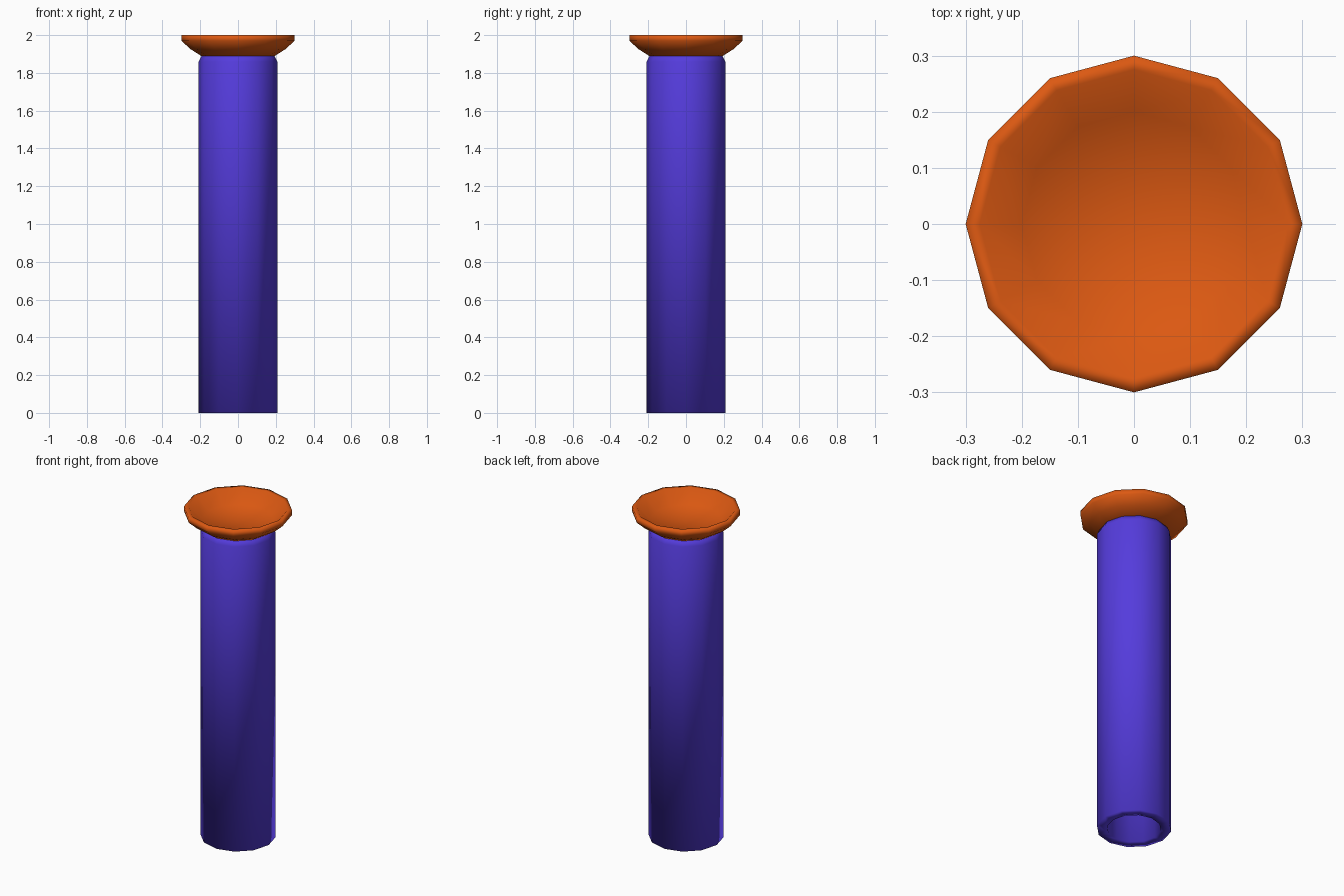
import bpy, bmesh, math

if "Cube" in bpy.data.objects:
    bpy.data.objects.remove(bpy.data.objects["Cube"])

SIDES = 12

def material(name, color):
    m = bpy.data.materials.new(name)
    m.diffuse_color = (*color, 1)
    m.use_nodes = True
    m.node_tree.nodes["Principled BSDF"].inputs["Base Color"].default_value = m.diffuse_color
    return m

def lathe(name, profile, mat, closed=False):
    """Revolve (radius, z) points about z; radius 0 makes a pole."""
    bm = bmesh.new()
    rings = []
    for r, z in profile:
        if r == 0:
            rings.append([bm.verts.new((0, 0, z))] * SIDES)
        else:
            rings.append([bm.verts.new((r * math.cos(2 * math.pi * i / SIDES),
                                        r * math.sin(2 * math.pi * i / SIDES), z))
                          for i in range(SIDES)])
    pairs = list(zip(rings, rings[1:]))
    if closed:
        pairs.append((rings[-1], rings[0]))
    for a, b in pairs:
        for i in range(SIDES):
            j = (i + 1) % SIDES
            bm.faces.new(list(dict.fromkeys((a[i], a[j], b[j], b[i]))))
    bmesh.ops.recalc_face_normals(bm, faces=bm.faces)
    for f in bm.faces:
        f.smooth = True
    me = bpy.data.meshes.new(name)
    bm.to_mesh(me)
    bm.free()
    me.materials.append(mat)
    ob = bpy.data.objects.new(name, me)
    bpy.context.collection.objects.link(ob)
    return ob

purple = material("purple", (0.09, 0.045, 0.72))
orange = material("orange", (0.72, 0.1, 0.006))

# Hollow shaft with a chamfered top edge
lathe("shaft", [(0.15, 0), (0.208, 0), (0.208, 1.86), (0.19, 1.895), (0.15, 1.895)],
      purple, closed=True)

# Shallow flared dish on top
lathe("dish", [(0, 1.89), (0.195, 1.89), (0.25, 1.925), (0.3, 1.97), (0.3, 2.0),
               (0.275, 2.0), (0.2, 1.93), (0, 1.92)], orange)
